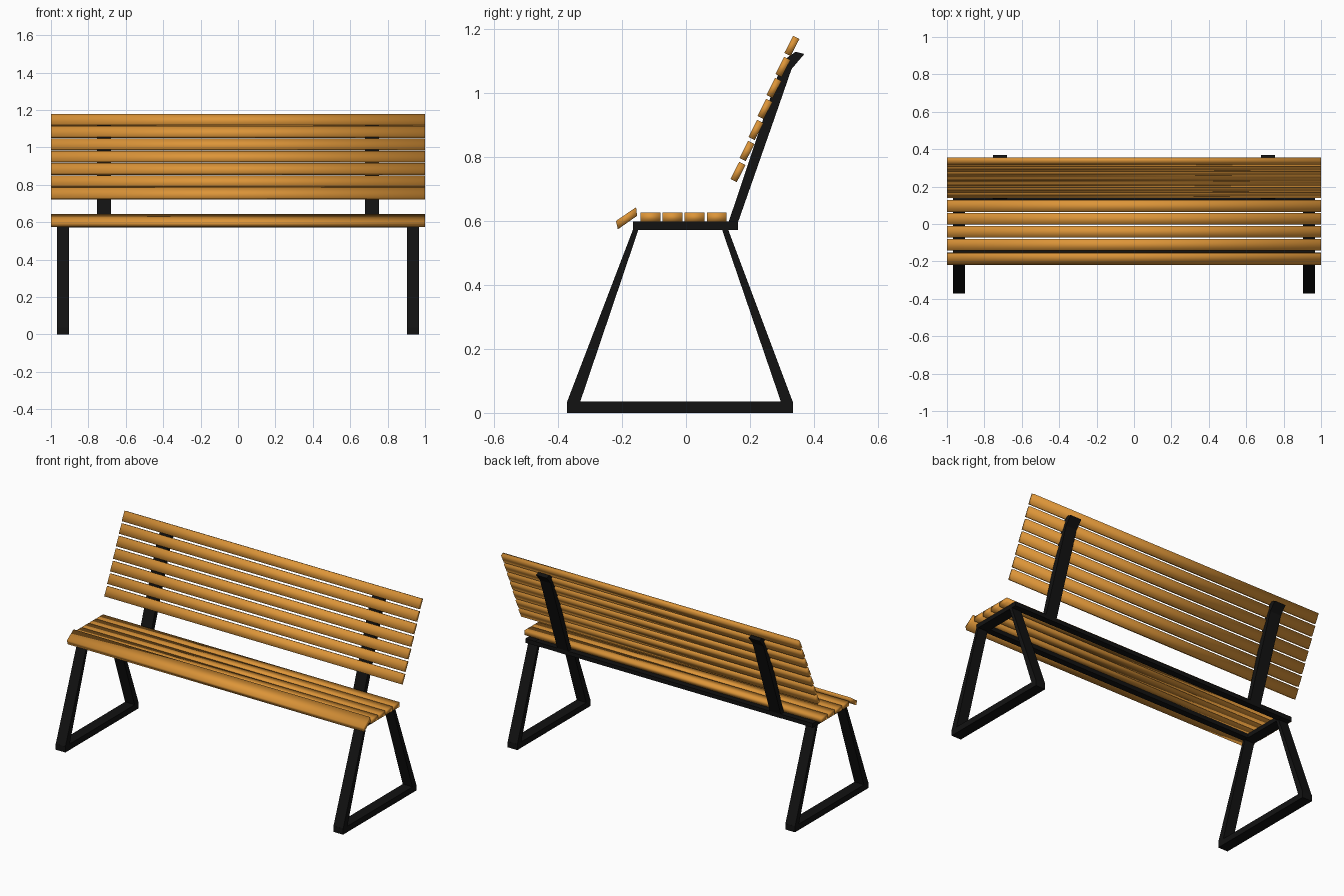
import bpy, bmesh
from math import radians, sin, cos

if "Cube" in bpy.data.objects:
    bpy.data.objects.remove(bpy.data.objects["Cube"])


def material(name, rgb):
    m = bpy.data.materials.new(name)
    m.diffuse_color = (*rgb, 1)
    m.use_nodes = True
    m.node_tree.nodes["Principled BSDF"].inputs["Base Color"].default_value = m.diffuse_color
    return m


WOOD = material("wood", (0.72, 0.30, 0.04))
METAL = material("black_metal", (0.006, 0.006, 0.006))


def prism(name, profile, x0, x1, mat, smooth=False):
    """Extrude a (y, z) outline from x0 to x1."""
    bm = bmesh.new()
    face = bm.faces.new([bm.verts.new((x0, y, z)) for y, z in profile])
    ext = bmesh.ops.extrude_face_region(bm, geom=[face])
    verts = [v for v in ext["geom"] if isinstance(v, bmesh.types.BMVert)]
    bmesh.ops.translate(bm, verts=verts, vec=(x1 - x0, 0, 0))
    bmesh.ops.recalc_face_normals(bm, faces=bm.faces)
    for f in bm.faces:
        f.smooth = smooth
    me = bpy.data.meshes.new(name)
    bm.to_mesh(me)
    bm.free()
    me.materials.append(mat)
    ob = bpy.data.objects.new(name, me)
    bpy.context.collection.objects.link(ob)
    return ob


def rect(y0, y1, z0, z1):
    return [(y0, z0), (y1, z0), (y1, z1), (y0, z1)]


def tilted(cy, cz, length, thick, angle):
    """Rectangle whose long side leans back from vertical by angle."""
    s, c = sin(angle), cos(angle)
    return [(cy + u * length / 2 * s + v * thick / 2 * c,
             cz + u * length / 2 * c - v * thick / 2 * s)
            for u, v in ((-1, -1), (-1, 1), (1, 1), (1, -1))]


# Seat slats, with the sloping slat at the front edge
for i in range(4):
    y = -0.142 + i * 0.069
    prism(f"seat_slat_{i + 1}", rect(y, y + 0.062, 0.597, 0.626), -1, 1, WOOD, True)
prism("seat_front_slat", [(-0.219, 0.600), (-0.213, 0.574), (-0.153, 0.616), (-0.156, 0.643)],
      -1, 1, WOOD, True)

# Backrest slats
for i in range(7):
    prism(f"back_slat_{i + 1}",
          tilted(0.1625 + i * 0.0281, 0.753 + i * 0.0657, 0.060, 0.022, radians(27)),
          -1, 1, WOOD, True)

# Long rails under the seat
prism("front_rail", rect(-0.165, -0.125, 0.573, 0.597), -0.968, 0.968, METAL)
prism("rear_rail", rect(0.123, 0.163, 0.573, 0.597), -0.968, 0.968, METAL)

# Parts repeated on both sides: leg frames and backrest supports
side_parts = {
    "foot_bar": rect(-0.372, 0.334, 0.0, 0.036),
    "front_leg": [(-0.372, 0.034), (-0.331, 0.034), (-0.148, 0.575), (-0.165, 0.575)],
    "rear_leg": [(0.297, 0.034), (0.334, 0.034), (0.131, 0.575), (0.112, 0.575)],
    "seat_bar": rect(-0.165, 0.163, 0.572, 0.598),
}
support = [(0.125, 0.572), (0.163, 0.572), (0.163, 0.597), (0.278, 0.925), (0.330, 1.075),
           (0.370, 1.122), (0.343, 1.129), (0.318, 1.112), (0.292, 1.070)]
for side, s in (("left", -1), ("right", 1)):
    for part, outline in side_parts.items():
        prism(f"{part}_{side}", outline, s * 0.904, s * 0.969, METAL)
    prism(f"back_support_{side}", support, s * 0.680, s * 0.754, METAL)
